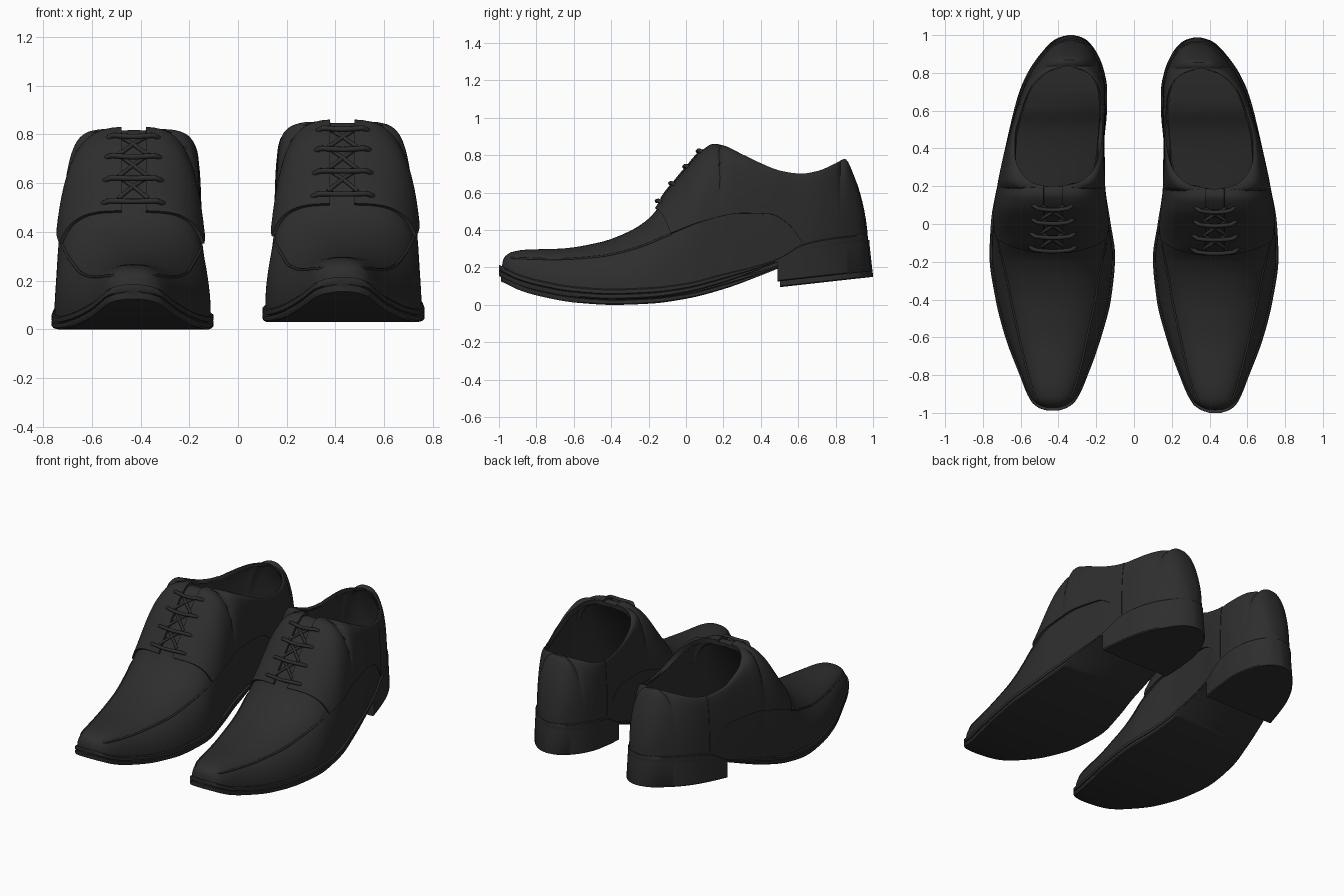
import bpy, bmesh, math
from mathutils import Vector

if "Cube" in bpy.data.objects:
    bpy.data.objects.remove(bpy.data.objects["Cube"])

leather = bpy.data.materials.new("black leather")
leather.diffuse_color = (0.027, 0.027, 0.027, 1)
leather.use_nodes = True
leather.node_tree.nodes["Principled BSDF"].inputs["Base Color"].default_value = leather.diffuse_color


def interp(tab, y, col=1):
    """Monotone smooth interpolation of a small table (y, a, b...)."""
    n = len(tab)
    if y <= tab[0][0]:
        return tab[0][col]
    if y >= tab[-1][0]:
        return tab[-1][col]
    i = next(k for k in range(n - 1) if y <= tab[k + 1][0])

    def slope(k):
        return (tab[k + 1][col] - tab[k][col]) / (tab[k + 1][0] - tab[k][0])

    def tangent(k):
        if k == 0:
            return slope(0)
        if k == n - 1:
            return slope(n - 2)
        a, b = slope(k - 1), slope(k)
        return 0 if a * b <= 0 else 2 * a * b / (a + b)
    h = tab[i + 1][0] - tab[i][0]
    t = (y - tab[i][0]) / h
    p0, p1, m0, m1 = tab[i][col], tab[i + 1][col], tangent(i) * h, tangent(i + 1) * h
    return ((2*t**3 - 3*t*t + 1) * p0 + (t**3 - 2*t*t + t) * m0
            + (3*t*t - 2*t**3) * p1 + (t**3 - t*t) * m1)


# Profiles along the shoe: sole outline, sole heights, ridge, opening, fullness
OUTLINE = [(-1, .40, .46), (-.985, .355, .505), (-.95, .31, .545), (-.8, .24, .61),
           (-.6, .17, .685), (-.4, .12, .735), (-.18, .10, .765), (0, .125, .757),
           (.2, .153, .722), (.4, .158, .68), (.6, .143, .632), (.7, .143, .60),
           (.8, .162, .55), (.88, .197, .49), (.94, .245, .43), (.96, .28, .39), (.97, .32, .35)]
SOLE_TOP = [(-1, .215), (-.9, .165), (-.8, .135), (-.6, .098), (-.4, .085), (-.2, .092),
            (0, .115), (.2, .165), (.4, .215), (.5, .25), (.63, .325), (.8, .36), (.97, .378)]
SOLE_BOT = [(-1, .155), (-.9, .108), (-.8, .078), (-.6, .042), (-.4, .03), (-.2, .037),
            (0, .065), (.2, .118), (.4, .192), (.5, .232), (.6, .27), (.97, .33)]
RIDGE_Z = [(-.985, .19), (-.98, .235), (-.965, .262), (-.93, .283), (-.86, .295), (-.67, .301),
           (-.46, .335), (-.3, .395), (-.19, .47), (-.1, .59), (0, .71), (.1, .82), (.15, .848),
           (.2, .838), (.3, .79), (.4, .745), (.5, .712), (.6, .70), (.7, .715), (.8, .757),
           (.85, .78), (.9, .685), (.935, .565), (.955, .45), (.962, .37)]
RIDGE_X = [(-1, .43), (-.2, .43), (.185, .425), (.825, .355), (.97, .335)]
OPENING = [(.185, .425, .425), (.19, .36, .49), (.21, .285, .55), (.27, .215, .605),
           (.35, .185, .63), (.45, .172, .63), (.55, .167, .608), (.65, .172, .575),
           (.72, .19, .54), (.78, .235, .475), (.81, .29, .42), (.825, .355, .355)]
FULLNESS = [(-1, 2.5), (-.4, 2.25), (-.1, 2.5), (.1, 3.4), (.2, 3.4), (.35, 2.6), (1, 2.4)]
SEAM_Z = [(-.95, .252), (-.7, .245), (-.46, .26), (-.25, .31), (-.08, .38), (.1, .45),
          (.3, .49), (.45, .485), (.55, .43), (.62, .335)]


def section(y, s):
    """Base x, top x, base z, top z and power of one half section."""
    yo = -1 + (y + .985) * 1.97 / 1.947
    xi, xo = interp(OUTLINE, yo, 1), interp(OUTLINE, yo, 2)
    c = (xi + xo) / 2
    xb = c + ((xi, xo)[s] - c) * .965
    zb = interp(SOLE_TOP, y) - .015
    zt = max(interp(RIDGE_Z, y), zb + .005)
    xt = interp(OPENING, y, 1 + s) if .185 < y < .825 else interp(RIDGE_X, y)
    return xb, xt, zb, zt, interp(FULLNESS, y)


def surf(y, t, s):
    xb, xt, zb, zt, p = section(y, s)
    t = min(max(t, 0), math.pi / 2)
    f = max(math.cos(t), 0) ** (2 / p)
    g = math.sin(t) ** (2 / p)
    return Vector((xt + (xb - xt) * f, y, zb + (zt - zb) * g))


def lifted(y, t, s, d):
    """Point on the upper pushed outward by d."""
    q = surf(y, t, s)
    n = (surf(y + .004, t, s) - surf(y - .004, t, s)).cross(
        surf(y, t + .03, s) - surf(y, t - .03, s))
    if n.length < 1e-9:
        return q
    n.normalize()
    if n.dot(q - Vector((.42, y, interp(SOLE_TOP, y)))) < 0:
        n.negate()
    return q + n * d


def angle_at_x(y, x, s):
    xb, xt, zb, zt, p = section(y, s)
    f = min(max((x - xt) / (xb - xt), 0), 1)
    return math.acos(f ** (p / 2))


def angle_at_z(y, z, s):
    xb, xt, zb, zt, p = section(y, s)
    return math.asin(min(max((z - zb) / (zt - zb), 0), 1) ** (p / 2))


def mesh_part(name, grids, place, closed=False, thickness=0):
    """Skin one or more grids of points; closed grids are rings with end caps."""
    bm = bmesh.new()
    for grid in grids:
        rows = [[bm.verts.new(place(q)) for q in row] for row in grid]
        n = len(rows[0])
        for a, b in zip(rows, rows[1:]):
            for i in range(n if closed else n - 1):
                j = (i + 1) % n
                bm.faces.new((a[i], a[j], b[j], b[i]))
        if closed:
            bm.faces.new(rows[0])
            bm.faces.new(rows[-1])
    bmesh.ops.remove_doubles(bm, verts=bm.verts, dist=.0004)
    bmesh.ops.recalc_face_normals(bm, faces=bm.faces)
    mid = place(Vector((.42, .2, .3)))
    if not closed and sum(f.normal.dot(f.calc_center_median() - mid) * f.calc_area()
                          for f in bm.faces) < 0:
        bmesh.ops.reverse_faces(bm, faces=bm.faces)
    me = bpy.data.meshes.new(name)
    bm.to_mesh(me)
    bm.free()
    me.materials.append(leather)
    ob = bpy.data.objects.new(name, me)
    bpy.context.collection.objects.link(ob)
    bpy.ops.object.select_all(action='DESELECT')
    ob.select_set(True)
    bpy.context.view_layer.objects.active = ob
    if thickness:
        mod = ob.modifiers.new("thickness", 'SOLIDIFY')
        mod.thickness = thickness
        mod.offset = -1
        bpy.ops.object.modifier_apply(modifier=mod.name)
    bpy.ops.object.shade_smooth_by_angle(angle=math.radians(40))


def tube(name, pts, radius, place):
    cu = bpy.data.curves.new(name, 'CURVE')
    cu.dimensions = '3D'
    cu.bevel_depth = radius
    cu.bevel_resolution = 2
    cu.resolution_u = 3
    cu.use_fill_caps = True
    sp = cu.splines.new('NURBS')
    sp.points.add(len(pts) - 1)
    for k, q in zip(sp.points, pts):
        k.co = (*place(q), 1)
    sp.use_endpoint_u = True
    sp.order_u = 3
    cu.materials.append(leather)
    bpy.context.collection.objects.link(bpy.data.objects.new(name, cu))


def stations(a, b, n):
    """Values from a to b, denser at both ends."""
    return [a + (b - a) * (1 - math.cos(math.pi * i / n)) / 2 for i in range(n + 1)]


def sole_ring(y):
    xi, xo = interp(OUTLINE, y, 1), interp(OUTLINE, y, 2)
    b, t = interp(SOLE_BOT, y), interp(SOLE_TOP, y)
    groove = .012 if y < .45 else 0
    side = [(0, .006), (.12, 0), (.44, 0), (.5, groove), (.56, 0), (.9, 0), (1, .006)]
    return ([Vector((xi + d, y, b + (t - b) * k)) for k, d in side]
            + [Vector((xo - d, y, b + (t - b) * k)) for k, d in reversed(side)])


def heel_ring(y):
    xi, xo = interp(OUTLINE, y, 1), interp(OUTLINE, y, 2)
    k = (y - .49) / .48
    zt, zb = interp(SOLE_BOT, y) + .015, .125 + .055 * k
    yb = y + .018 * k
    return [Vector((xi, y, zt)), Vector((xi, yb, zb + .006)), Vector((xi + .006, yb, zb)),
            Vector((xo - .006, yb, zb)), Vector((xo, yb, zb + .006)), Vector((xo, y, zt))]


def shoe(side, m, dy, dz):
    def place(q):
        return Vector((q.x * m, q.y + dy, q.z + dz))

    # Sole and heel block
    mesh_part(side + "_sole", [[sole_ring(y) for y in stations(-1, .97, 90)]], place, True)
    mesh_part(side + "_heel", [[heel_ring(y) for y in stations(.49, .97, 40)]], place, True)

    # Upper shell, open at the ankle
    ys = sorted(set(stations(-.985, .185, 60) + stations(.185, .825, 40) + stations(.825, .962, 16)))
    mesh_part(side + "_upper", [[[surf(y, math.pi / 2 * i / 20, s) for i in range(21)] for y in ys]
                                for s in (0, 1)], place, thickness=.022)

    # Quarter panels carrying the lacing, lying over the vamp
    for s, label in ((0, "inner"), (1, "outer")):
        grid = []
        for i in range(71):
            row = []
            for j in range(17):
                v = j / 16
                y0 = -.155 + .075 * (1 - v) ** 1.5
                y = y0 + (.62 - y0) * i / 70
                t0 = angle_at_z(y, interp(SEAM_Z, y), s)
                t1 = angle_at_x(y, .428 + (-.05, .05)[s], s)
                k = min(max((y - .3) / .32, 0), 1)
                row.append(lifted(y, t0 + (t1 - t0) * v, s, .003 + .011 * (1 - k * k * (3 - 2 * k))))
            grid.append(row)
        mesh_part(f"{side}_{label}_quarter", [grid], place, thickness=.018)

    # Apron seam running round the toe
    seam_y = [-.08 - .86 * i / 30 for i in range(31)]
    halves = [[lifted(y, angle_at_z(y, interp(SEAM_Z, y), s), s, 0) for y in seam_y] for s in (0, 1)]
    tube(side + "_apron_seam", halves[0] + [surf(-.955, math.pi / 2, 0)] + halves[1][::-1], .006, place)

    # Laces: four bars with crossings between them
    def lace_point(x, y, d):
        s = int(x > .428)
        return lifted(y, angle_at_x(y, x, s), s, d)
    bars = [-.12, -.05, .025, .095]
    for i, y in enumerate(bars):
        half = .13 - .007 * i
        pts = [lace_point(.43 + half * k / 5, y - .015 * (1 - (k / 5) ** 2), .026 if abs(k) < 5 else 0)
               for k in range(-5, 6)]
        tube(f"{side}_lace_bar_{i + 1}", pts, .011, place)
        if i < 3:
            for d in (-1, 1):
                pts = [lace_point(.43 + d * (.06 - .12 * k / 4), y + (bars[i + 1] - y) * k / 4, .012)
                       for k in range(5)]
                tube(f"{side}_lace_cross_{i + 1}", pts, .009, place)


shoe("left", 1, 0, 0)
shoe("right", -1, .012, -.03)
